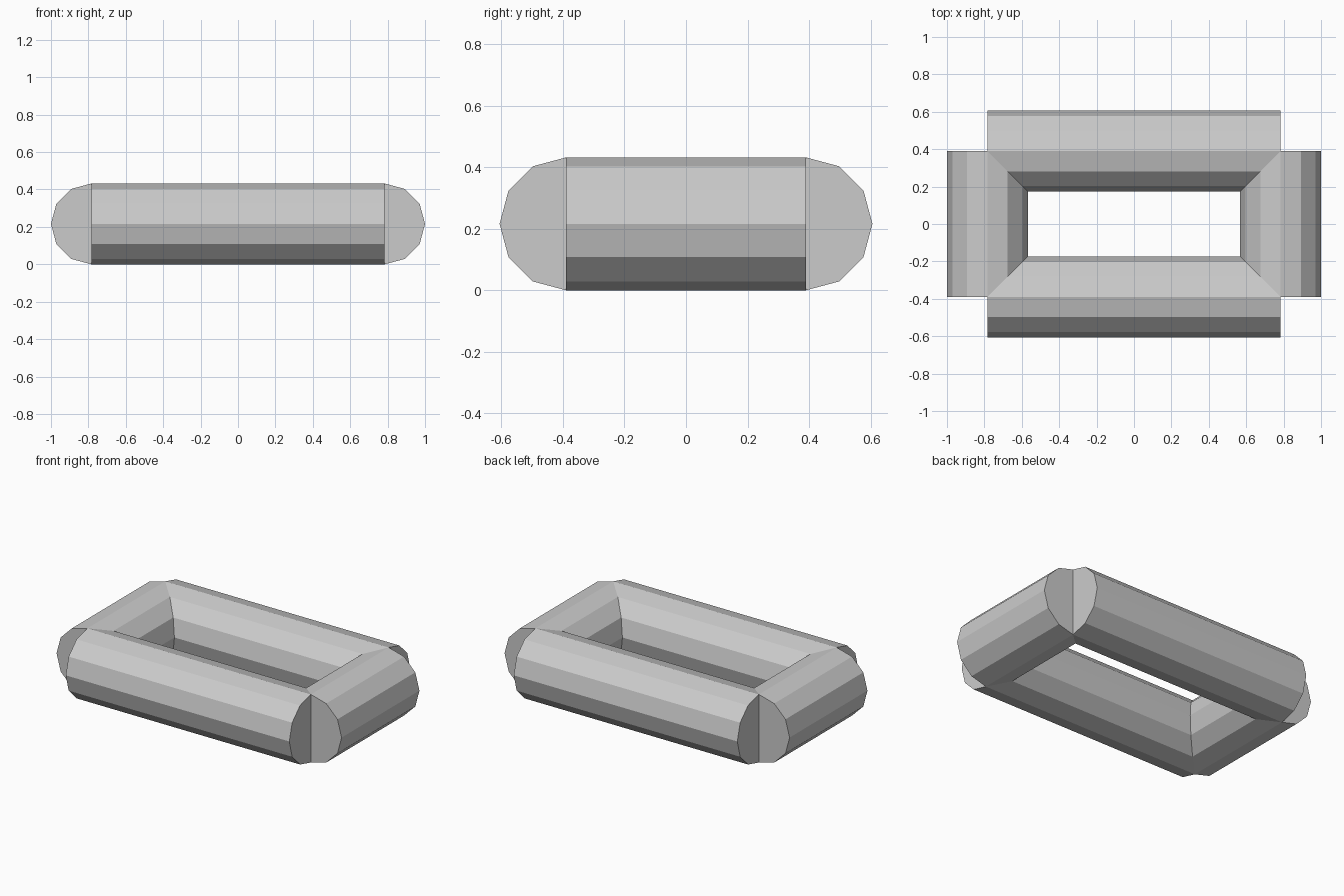
import bpy
from math import pi

if "Cube" in bpy.data.objects:
    bpy.data.objects.remove(bpy.data.objects["Cube"])

R = 0.216           # tube radius
X, Y = 0.784, 0.39  # tube axis offsets from centre


def tube(name, location, length, rotation):
    bpy.ops.mesh.primitive_cylinder_add(vertices=12, radius=R, depth=length,
                                        location=location, rotation=rotation)
    bpy.context.object.name = name


# long tubes along x
for name, s in (("front_tube", -1), ("back_tube", 1)):
    tube(name, (0, s * Y, R), 2 * X, (0, pi / 2, 0))

# short tubes along y
for name, s in (("left_tube", -1), ("right_tube", 1)):
    tube(name, (s * X, 0, R), 2 * Y, (pi / 2, 0, 0))
